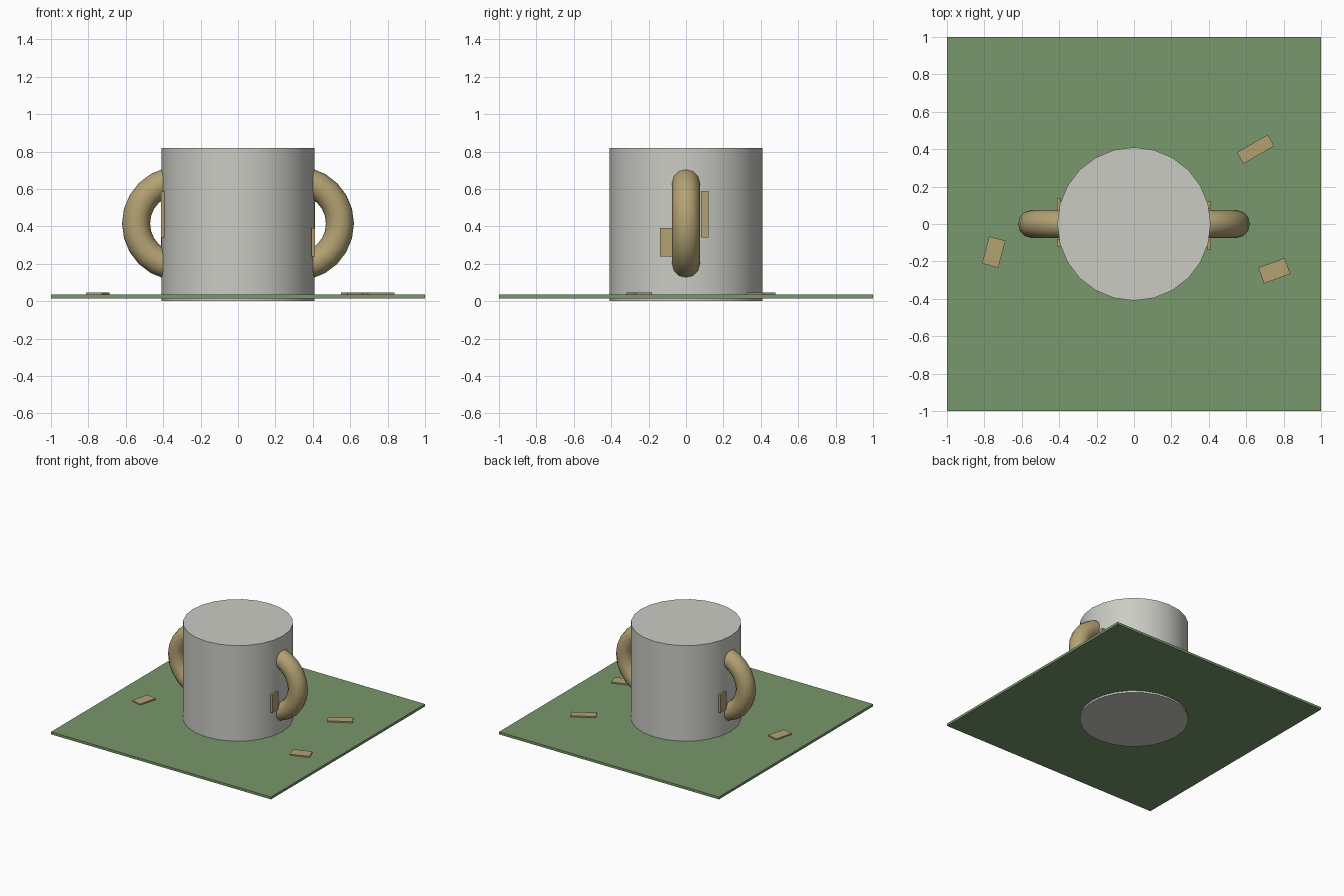
import bpy
from math import radians, pi

cube = bpy.data.objects.get("Cube")
if cube:
    bpy.data.objects.remove(cube, do_unlink=True)


def material(name, rgb):
    mat = bpy.data.materials.new(name)
    mat.use_nodes = True
    mat.diffuse_color = (*rgb, 1)
    mat.node_tree.nodes["Principled BSDF"].inputs["Base Color"].default_value = (*rgb, 1)
    return mat


stone = material("pale grey", (0.6, 0.6, 0.56))
tan = material("tan", (0.45, 0.36, 0.17))
green = material("grass green", (0.19, 0.31, 0.15))


def finish(name, mat, smooth=False):
    obj = bpy.context.object
    obj.name = name
    obj.data.materials.append(mat)
    if smooth:
        bpy.ops.object.shade_smooth_by_angle(angle=radians(40))
    return obj


def box(name, centre, size, mat, turn=0):
    bpy.ops.mesh.primitive_cube_add(size=1, location=centre, rotation=(0, 0, radians(turn)))
    bpy.context.object.scale = size
    return finish(name, mat)


# Ground slab and the drum that passes through it
box("ground", (0, 0, 0.025), (2, 2, 0.02), green)
bpy.ops.mesh.primitive_cylinder_add(vertices=24, radius=0.41, depth=0.82, location=(0, 0, 0.41))
finish("drum", stone, True)

# Ring handles and wall chips, repeated half a turn around the drum
for side, s in (("left", 1), ("right", -1)):
    bpy.ops.mesh.primitive_torus_add(major_radius=0.23, minor_radius=0.075,
                                     major_segments=24, minor_segments=12,
                                     location=(s * 0.315, 0, 0.415), rotation=(pi / 2, 0, 0))
    finish(side + "_handle", tan, True)
    box(side + "_low_chip", (s * 0.402, s * -0.102, 0.315), (0.02, 0.075, 0.15), tan)
    box(side + "_tall_chip", (s * 0.402, s * 0.1, 0.465), (0.02, 0.04, 0.25), tan)

# Loose chips on the ground
for i, (x, y, length, width, turn) in enumerate((
        (0.65, 0.4, 0.19, 0.07, 30),
        (0.75, -0.25, 0.15, 0.09, 20),
        (-0.75, -0.15, 0.15, 0.09, 75))):
    box(f"ground_chip_{i + 1}", (x, y, 0.039), (length, width, 0.012), tan, turn)
